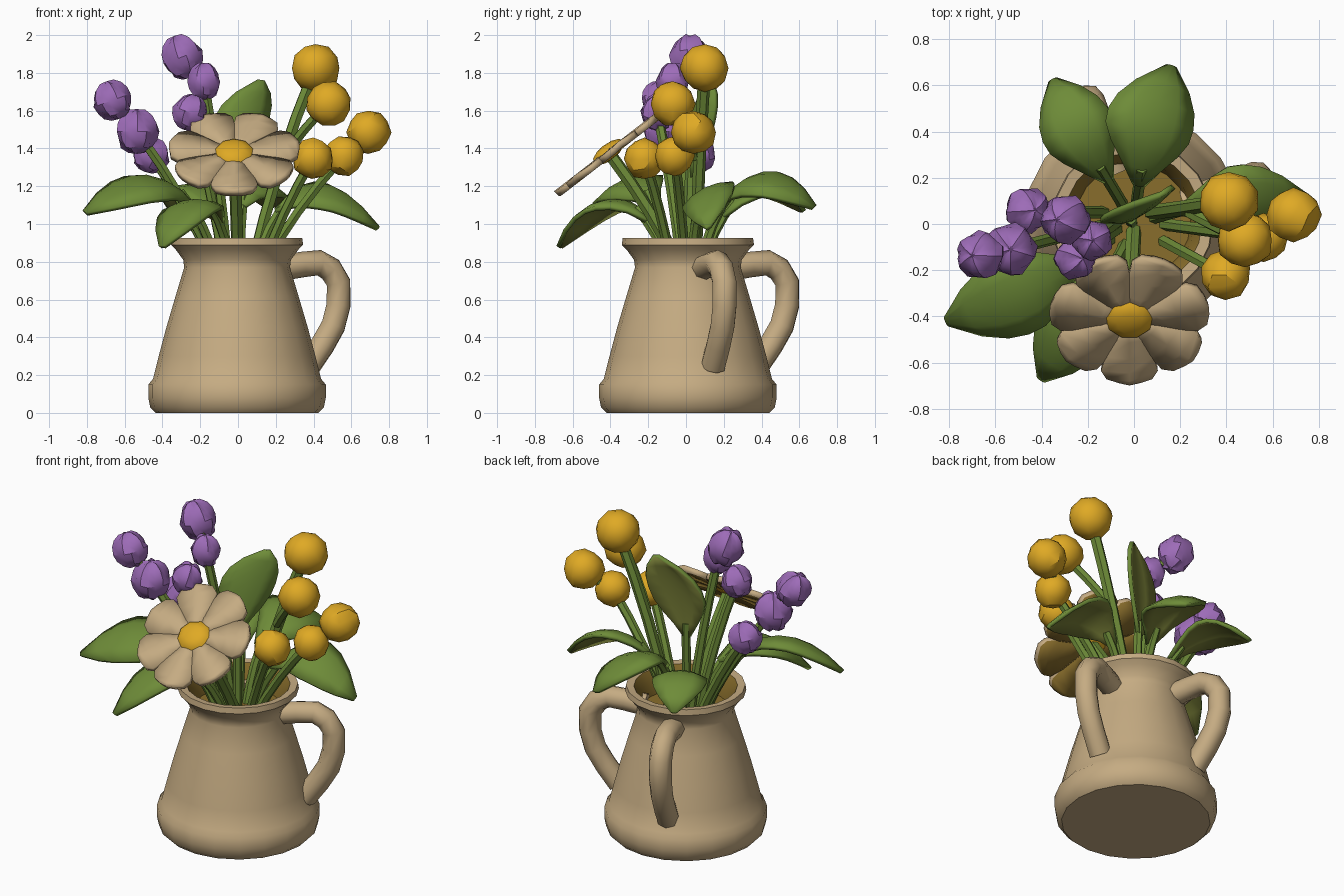
import bpy, bmesh, math, random
from mathutils import Vector, Matrix

if "Cube" in bpy.data.objects:
    bpy.data.objects.remove(bpy.data.objects["Cube"])

random.seed(4)


def mat(name, c):
    m = bpy.data.materials.new(name)
    m.diffuse_color = (*c, 1)
    m.use_nodes = True
    m.node_tree.nodes["Principled BSDF"].inputs["Base Color"].default_value = m.diffuse_color
    return m


TAN = mat("tan_clay", (0.56, 0.41, 0.225))
GREEN = mat("leaf_green", (0.155, 0.26, 0.04))
OLIVE = mat("leaf_underside_olive", (0.17, 0.19, 0.035))
GOLD = mat("golden_yellow", (0.74, 0.40, 0.018))
PURPLE = mat("violet", (0.34, 0.15, 0.48))
OCHRE = mat("dark_ochre", (0.25, 0.155, 0.025))


def finish(name, bm, mats, angle=40, thick=0):
    """Thick > 0 means an open sheet: upper side first material, underside second."""
    if not thick:
        bmesh.ops.recalc_face_normals(bm, faces=bm.faces)
    me = bpy.data.meshes.new(name)
    bm.to_mesh(me)
    bm.free()
    ob = bpy.data.objects.new(name, me)
    bpy.context.collection.objects.link(ob)
    for m in mats:
        me.materials.append(m)
    if thick:
        s = ob.modifiers.new("thickness", "SOLIDIFY")
        s.thickness = thick
        s.offset = 0
        s.material_offset = len(mats) - 1
    bpy.ops.object.select_all(action="DESELECT")
    ob.select_set(True)
    bpy.context.view_layer.objects.active = ob
    bpy.ops.object.shade_smooth_by_angle(angle=math.radians(angle))
    return ob


def skin(bm, rings, closed=True):
    n = len(rings[0])
    for a, b in zip(rings, rings[1:]):
        for i in range(n if closed else n - 1):
            j = (i + 1) % n
            bm.faces.new((a[i], a[j], b[j], b[i]))


def tube(name, pts, r, sides, material, ref, angle=40):
    pts = [Vector(p) for p in pts]
    bm = bmesh.new()
    rings = []
    for i, p in enumerate(pts):
        t = (pts[min(i + 1, len(pts) - 1)] - pts[max(i - 1, 0)]).normalized()
        u = t.cross(ref).normalized()
        v = t.cross(u)
        rings.append([bm.verts.new(p + u * r * math.cos(a) + v * r * math.sin(a))
                      for a in (k * math.tau / sides for k in range(sides))])
    skin(bm, rings)
    bm.faces.new(rings[0])
    bm.faces.new(rings[-1])
    return finish(name, bm, [material], angle)


def bezier(a, b, c, n):
    a, b, c = Vector(a), Vector(b), Vector(c)
    return [a * (1 - t) ** 2 + b * 2 * t * (1 - t) + c * t * t
            for t in (i / n for i in range(n + 1))]


# Pitcher: turned profile, ochre inside
profile = [(0.43, 0), (0.46, 0.03), (0.47, 0.08), (0.47, 0.15), (0.445, 0.18),
           (0.415, 0.3), (0.375, 0.45), (0.325, 0.62), (0.28, 0.77), (0.285, 0.81),
           (0.325, 0.865), (0.35, 0.89), (0.345, 0.925), (0.30, 0.92),
           (0.265, 0.86), (0.25, 0.78)]
bm = bmesh.new()
rings = [[bm.verts.new((-0.005 + r * math.cos(k * math.tau / 20), 0.01 + r * math.sin(k * math.tau / 20), z))
          for k in range(20)] for r, z in profile]
skin(bm, rings)
bm.faces.new(rings[0])
bm.faces.new(rings[-1])
inside = {v for ring in rings[13:] for v in ring}
for f in bm.faces:
    f.material_index = int(all(v in inside for v in f.verts))
finish("pitcher", bm, [TAN, OCHRE])

# Two handles a quarter turn apart
loop = [(0.24, 0.765), (0.36, 0.785), (0.46, 0.795), (0.525, 0.76), (0.57, 0.69),
        (0.57, 0.57), (0.54, 0.46), (0.48, 0.36), (0.40, 0.25)]
for name, deg in (("side_handle", 21), ("back_handle", 110)):
    d = Vector((math.cos(math.radians(deg)), math.sin(math.radians(deg)), 0))
    tube(name, [d * r + Vector((0, 0, z)) for r, z in loop], 0.068, 8, TAN,
         Vector((-d.y, d.x, 0)), 60)

# Leaves: arched blades, each on its own stem (base, control, tip, half width, tilt)
leaves = [
    ((-0.24, -0.16, 1.10), (-0.45, -0.33, 1.38), (-0.81, -0.42, 1.06), 0.185, 0.35),
    ((-0.09, -0.20, 1.02), (-0.25, -0.42, 1.28), (-0.40, -0.67, 0.88), 0.16, 0),
    ((0.20, 0.06, 1.07), (0.45, 0.12, 1.33), (0.74, 0.12, 0.98), 0.15, -0.5),
    ((0.02, 0.17, 1.10), (0.06, 0.42, 1.41), (0.16, 0.68, 1.09), 0.195, -0.3),
    ((-0.11, 0.19, 1.04), (-0.25, 0.40, 1.35), (-0.35, 0.62, 1.07), 0.155, 0),
    ((-0.02, 0.02, 1.24), (-0.01, 0.02, 1.55), (0.12, 0.13, 1.76), 0.155, 0),
]
shape = (0.13, 0.45, 0.78, 0.98, 1.0, 0.9, 0.62, 0.1)
for i, (a, b, c, w, tilt) in enumerate(leaves):
    path = bezier(a, b, c, len(shape) - 1)
    run = Vector(c) - Vector(a)
    side = Vector((0.92, 0.38, 0)) if i == 5 else run.cross(Vector((0, 0, 1))).normalized()
    side = (side + Vector((0, 0, tilt))).normalized()
    bm = bmesh.new()
    rows = []
    for k, p in enumerate(path):
        t = (path[min(k + 1, 7)] - path[max(k - 1, 0)]).normalized()
        nrm = side.cross(t).normalized()
        rows.append([bm.verts.new(p + side * s * w * shape[k] - nrm * 0.25 * s * s * w * shape[k])
                     for s in (-1, -0.5, 0, 0.5, 1)])
    skin(bm, rows, False)
    finish(f"leaf_{i + 1}", bm, [GREEN, OLIVE], 40, 0.024)
    foot = Vector((a[0] * 0.4, a[1] * 0.4, 0.75))
    tube(f"leaf_stem_{i + 1}", bezier(foot, Vector(a) * 0.75 + Vector((0, 0, 0.2)), path[1], 4),
         0.026, 6, GREEN, Vector((0.6, -0.8, 0.05)))


def stem(name, foot, head, r=0.027):
    foot, head = Vector(foot), Vector(head)
    bend = Vector((-0.1 * head.x, -0.1 * head.y, 0.03)) * min(1, (head - foot).length)
    tube(name, bezier(foot, (foot + head) / 2 + bend, head, 4), r, 6, GREEN,
         Vector((0.6, -0.8, 0.05)))


# Round golden blossoms (centre, radius, where the stem starts)
balls = [((0.41, 0.10, 1.825), 0.128, (0.07, 0.05, 0.75)),
         ((0.48, -0.07, 1.635), 0.12, (0.24, 0.05, 1.35)),
         ((0.69, 0.04, 1.485), 0.117, (0.54, -0.05, 1.33)),
         ((0.56, -0.06, 1.36), 0.105, (0.12, 0.0, 0.75)),
         ((0.395, -0.22, 1.345), 0.108, (0.12, -0.07, 0.75))]
for i, (p, r, foot) in enumerate(balls):
    bm = bmesh.new()
    bmesh.ops.create_icosphere(bm, subdivisions=2, radius=r * 1.02)
    for v in bm.verts:
        v.co *= random.uniform(0.95, 1.03)
    bm.transform(Matrix.Translation(p) @ Matrix.Rotation(i * 1.3, 4, "Y"))
    finish(f"golden_blossom_{i + 1}", bm, [GOLD], 30)
    stem(f"golden_stem_{i + 1}", foot, p, 0.033 if i == 0 else 0.027)

# Violet buds: spheres with twisted petal folds
buds = [((-0.295, 0.02, 1.885), 0.108, 1.1, (-0.18, -0.07, 1.75)),
        ((-0.18, -0.07, 1.755), 0.088, 1.12, (-0.05, 0.03, 0.75)),
        ((-0.255, -0.15, 1.59), 0.092, 1.05, (-0.07, -0.02, 0.75)),
        ((-0.665, -0.135, 1.655), 0.105, 1.0, (-0.53, -0.11, 1.48)),
        ((-0.535, -0.11, 1.49), 0.115, 1.03, (-0.11, 0.0, 0.75)),
        ((-0.46, 0.06, 1.365), 0.1, 0.95, (-0.12, 0.05, 0.75))]
for i, (p, r, tall, foot) in enumerate(buds):
    bm = bmesh.new()
    bmesh.ops.create_uvsphere(bm, u_segments=15, v_segments=8, radius=r)
    for v in bm.verts:
        if abs(v.co.z) < r * 0.98:
            a = math.atan2(v.co.y, v.co.x) + 0.5 * v.co.z / r
            v.co *= 0.87 + 0.19 * ((a * 5 / math.tau) % 1.0)
        v.co.z *= tall
    bm.transform(Matrix.Translation(p) @ Matrix.Rotation(0.35 * (i % 3 - 1), 4, "Y")
                 @ Matrix.Rotation(i, 4, "Z"))
    finish(f"violet_bud_{i + 1}", bm, [PURPLE], 35)
    stem(f"violet_stem_{i + 1}", foot, p)

# Daisy: seven petals tilted toward the front, ochre underneath
normal = Vector((0, -0.61, 0.79))
frame = Matrix.Translation((-0.02, -0.405, 1.37)) @ normal.to_track_quat("Z", "Y").to_matrix().to_4x4()
bm = bmesh.new()
outline = [(0.03, 0.013), (0.12, 0.058), (0.21, 0.102), (0.285, 0.122), (0.33, 0.098), (0.35, 0.045)]
for k in range(7):
    spin = frame @ Matrix.Rotation(-math.pi / 2 + k * math.tau / 7, 4, "Z")
    rows = [[bm.verts.new(spin @ Vector((x - 0.008 * abs(s), s * w, 0.006 * (1 - abs(s)))))
             for s in (1, 0, -1)] for x, w in outline]
    skin(bm, rows, False)
finish("daisy_petals", bm, [TAN, OCHRE], 40, 0.036)

bm = bmesh.new()
bmesh.ops.create_uvsphere(bm, u_segments=9, v_segments=6, radius=0.108)
bm.transform(frame @ Matrix.Translation((0, 0, 0.012)) @ Matrix.Diagonal((1, 0.95, 0.4, 1)))
finish("daisy_centre", bm, [GOLD], 40)
stem("daisy_stem", (0.0, -0.02, 0.75), (-0.02, -0.395, 1.36), 0.034)
